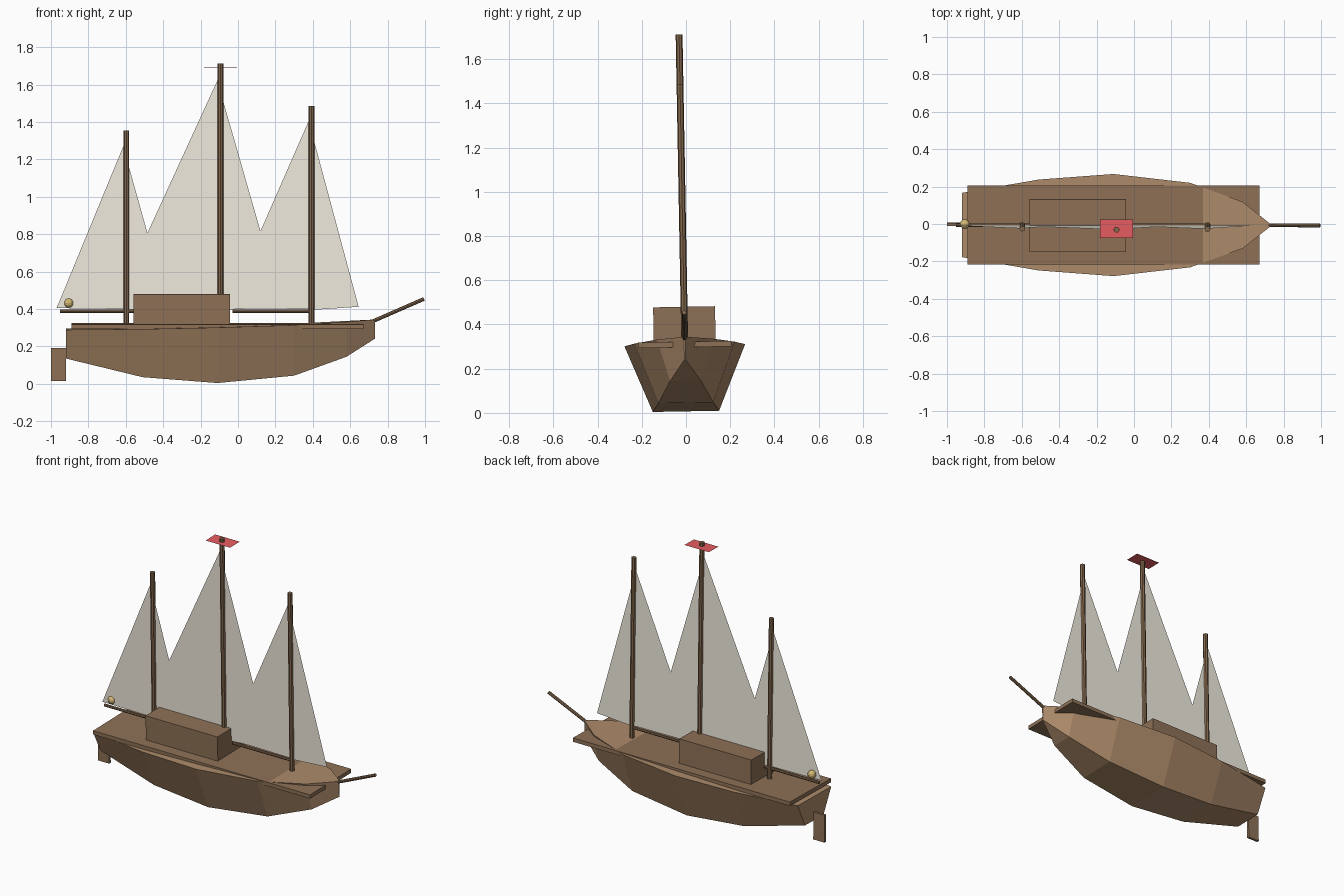
import bpy, bmesh, math
from mathutils import Matrix, Vector

if "Cube" in bpy.data.objects:
    bpy.data.objects.remove(bpy.data.objects["Cube"])

HEEL = Matrix.Rotation(math.radians(1.05), 4, 'X')  # whole boat leans slightly


def material(name, color):
    m = bpy.data.materials.new(name)
    m.diffuse_color = (*color, 1)
    m.use_nodes = True
    m.node_tree.nodes["Principled BSDF"].inputs["Base Color"].default_value = m.diffuse_color
    return m


HULL = material("hull_wood", (0.42, 0.26, 0.145))
DECK = material("deck_wood", (0.27, 0.165, 0.095))
SPAR = material("spar_wood", (0.23, 0.14, 0.075))
SAIL = material("sail_cloth", (0.88, 0.84, 0.74))
RED = material("flag_red", (0.8, 0.11, 0.12))
BRASS = material("lantern_brass", (0.66, 0.48, 0.18))


def finish(name, bm, mat):
    bm.transform(HEEL)
    me = bpy.data.meshes.new(name)
    bm.to_mesh(me)
    bm.free()
    me.materials.append(mat)
    ob = bpy.data.objects.new(name, me)
    bpy.context.collection.objects.link(ob)
    return ob


def box(name, lo, hi, mat):
    lo, hi = Vector(lo), Vector(hi)
    bm = bmesh.new()
    m = Matrix.Translation((lo + hi) / 2) @ Matrix.Diagonal((*(hi - lo), 1))
    bmesh.ops.create_cube(bm, size=1, matrix=m)
    finish(name, bm, mat)


def spar(name, a, b, r, mat=SPAR):
    a, b = Vector(a), Vector(b)
    rot = (b - a).to_track_quat('Z', 'Y').to_matrix().to_4x4()
    bm = bmesh.new()
    bmesh.ops.create_cone(bm, cap_ends=True, segments=8, radius1=r, radius2=r,
                          depth=(b - a).length,
                          matrix=Matrix.Translation((a + b) / 2) @ rot)
    finish(name, bm, mat)


def sheet(name, pts, mat):
    bm = bmesh.new()
    bm.faces.new([bm.verts.new(p) for p in pts])
    finish(name, bm, mat)


# Hull: lofted trapezoid stations (x, deck half width, deck z, keel half width, keel z)
stations = [(-0.92, 0.172, 0.292, 0.095, 0.137), (-0.51, 0.243, 0.297, 0.134, 0.038),
            (-0.11, 0.273, 0.306, 0.15, 0.007), (0.30, 0.226, 0.318, 0.124, 0.046),
            (0.58, 0.125, 0.334, 0.069, 0.146), (0.733, 0.004, 0.344, 0.002, 0.242)]
bm = bmesh.new()
rings = [[bm.verts.new(p) for p in ((x, -w, zt), (x, -k, zb), (x, k, zb), (x, w, zt))]
         for x, w, zt, k, zb in stations]
for a, b in zip(rings, rings[1:]):
    for i in range(4):
        j = (i + 1) % 4
        bm.faces.new((a[i], a[j], b[j], b[i]))
bm.faces.new(rings[0])
bm.faces.new(rings[-1])
bmesh.ops.recalc_face_normals(bm, faces=bm.faces)
finish("hull", bm, HULL)

# Deck, cabin and rudder
box("deck", (-0.89, -0.211, 0.297), (0.67, 0.211, 0.322), DECK)
box("cabin", (-0.56, -0.14, 0.32), (-0.043, 0.14, 0.48), DECK)
box("rudder", (-1.0, -0.008, 0.016), (-0.92, 0.008, 0.192), DECK)

# Masts with boom, mainsail and headsail:
# (name, x, top, boom end x, sail peak z, clew x, headsail peak z, headsail tack x)
rigs = [("mizzen", -0.597, 1.355, -0.953, 1.31, -0.97, 1.21, -0.374),
        ("main", -0.093, 1.712, -0.60, 1.66, -0.668, 1.56, 0.236),
        ("fore", 0.393, 1.485, -0.03, 1.44, -0.06, 1.35, 0.645)]
for name, x, top, boom, peak, clew, head, tack in rigs:
    spar(name + "_mast", (x, 0, 0.30), (x, 0, top), 0.0155)
    spar(name + "_boom", (x, 0, 0.388), (boom, 0, 0.388), 0.009)
    sheet(name + "_sail", [(x, 0, 0.40), (x, 0, peak), (clew, 0, 0.405)], SAIL)
    sheet(name + "_headsail", [(x, 0, 0.395), (tack, 0, 0.412), (x, 0, head)], SAIL)

# Bowsprit
spar("bowsprit", (0.715, 0, 0.332), (0.994, 0, 0.454), 0.010)

# Flag lying flat at the main masthead
fx, fz = -0.093, 1.69
sheet("flag", [(fx + sx * 0.088, 0.006 + sy * 0.049, fz)
               for sx, sy in ((-1, -1), (1, -1), (1, 1), (-1, 1))], RED)

# Stern lantern
bm = bmesh.new()
bmesh.ops.create_uvsphere(bm, u_segments=12, v_segments=8, radius=0.026,
                          matrix=Matrix.Translation((-0.905, 0.008, 0.432)))
finish("stern_lantern", bm, BRASS)
